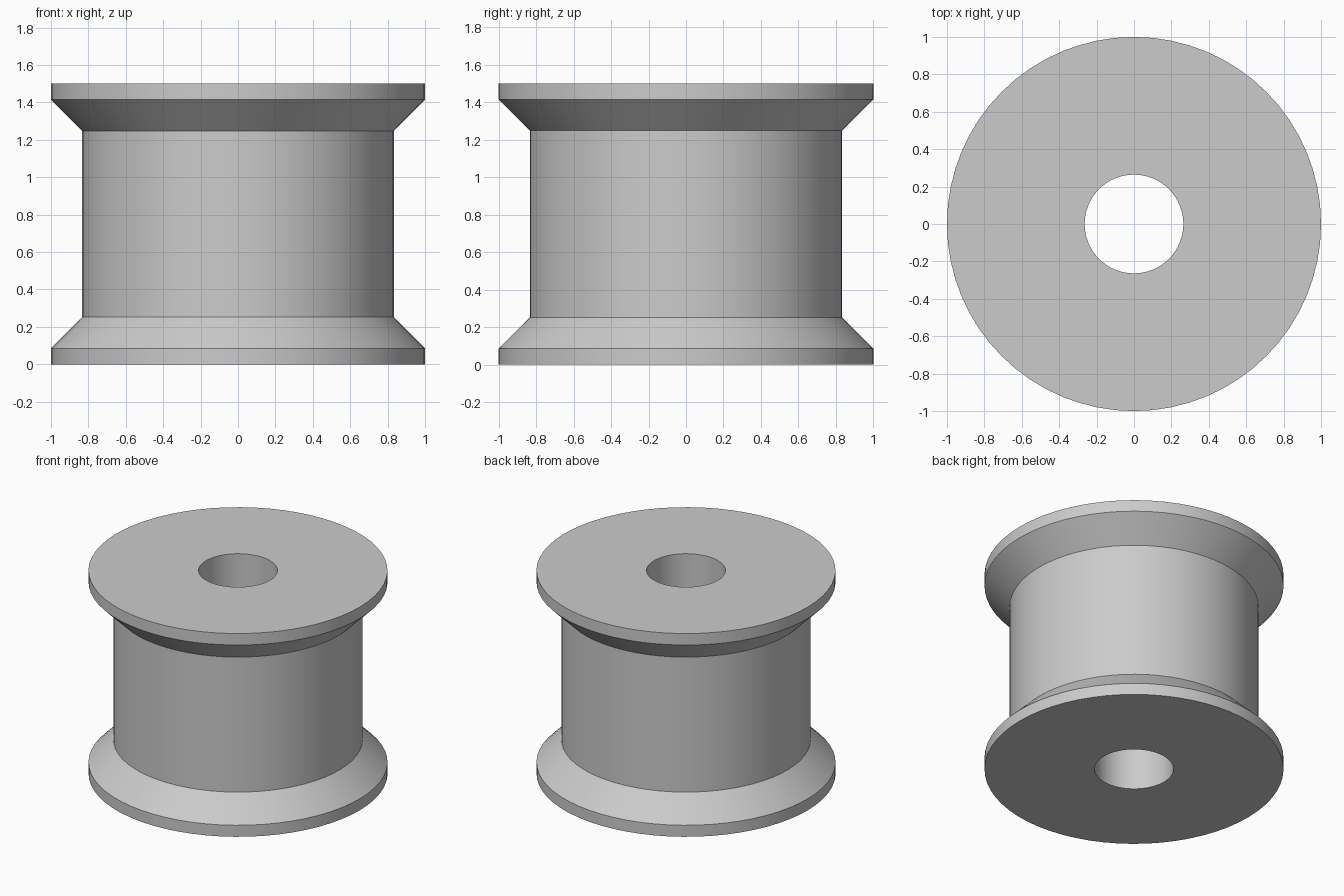
import bpy
import bmesh
from math import radians, tau
from mathutils import Vector

SEGMENTS = 64
RIM, CORE, BORE = 1.0, 0.833, 0.264   # radii
HEIGHT, LIP, FLARE = 1.5, 0.085, 0.252  # heights from the nearer end

cube = bpy.data.objects.get("Cube")
if cube:
    bpy.data.objects.remove(cube, do_unlink=True)

# Single grey finish
grey = bpy.data.materials.new("light_grey")
grey.use_nodes = True
colour = (0.6, 0.6, 0.6, 1.0)
grey.diffuse_color = colour
grey.node_tree.nodes["Principled BSDF"].inputs["Base Color"].default_value = colour

# Lower half of the section, mirrored for the upper half
lower = [(BORE, 0), (RIM, 0), (RIM, LIP), (CORE, FLARE)]
profile = lower + [(r, HEIGHT - z) for r, z in reversed(lower)]

# Revolve the closed section about the vertical axis
bm = bmesh.new()
verts = [bm.verts.new((r, 0, z)) for r, z in profile]
edges = [bm.edges.new((v, verts[(i + 1) % len(verts)])) for i, v in enumerate(verts)]
bmesh.ops.spin(bm, geom=verts + edges, cent=Vector(), axis=(0, 0, 1),
               angle=tau, steps=SEGMENTS, use_merge=True)
bmesh.ops.remove_doubles(bm, verts=bm.verts[:], dist=0.0001)
bmesh.ops.recalc_face_normals(bm, faces=bm.faces[:])
mesh = bpy.data.meshes.new("spool")
bm.to_mesh(mesh)
bm.free()
mesh.materials.append(grey)

spool = bpy.data.objects.new("spool", mesh)
bpy.context.collection.objects.link(spool)

# Smooth round walls, crisp rims
bpy.ops.object.select_all(action='DESELECT')
spool.select_set(True)
bpy.context.view_layer.objects.active = spool
bpy.ops.object.shade_smooth_by_angle(angle=radians(30))
